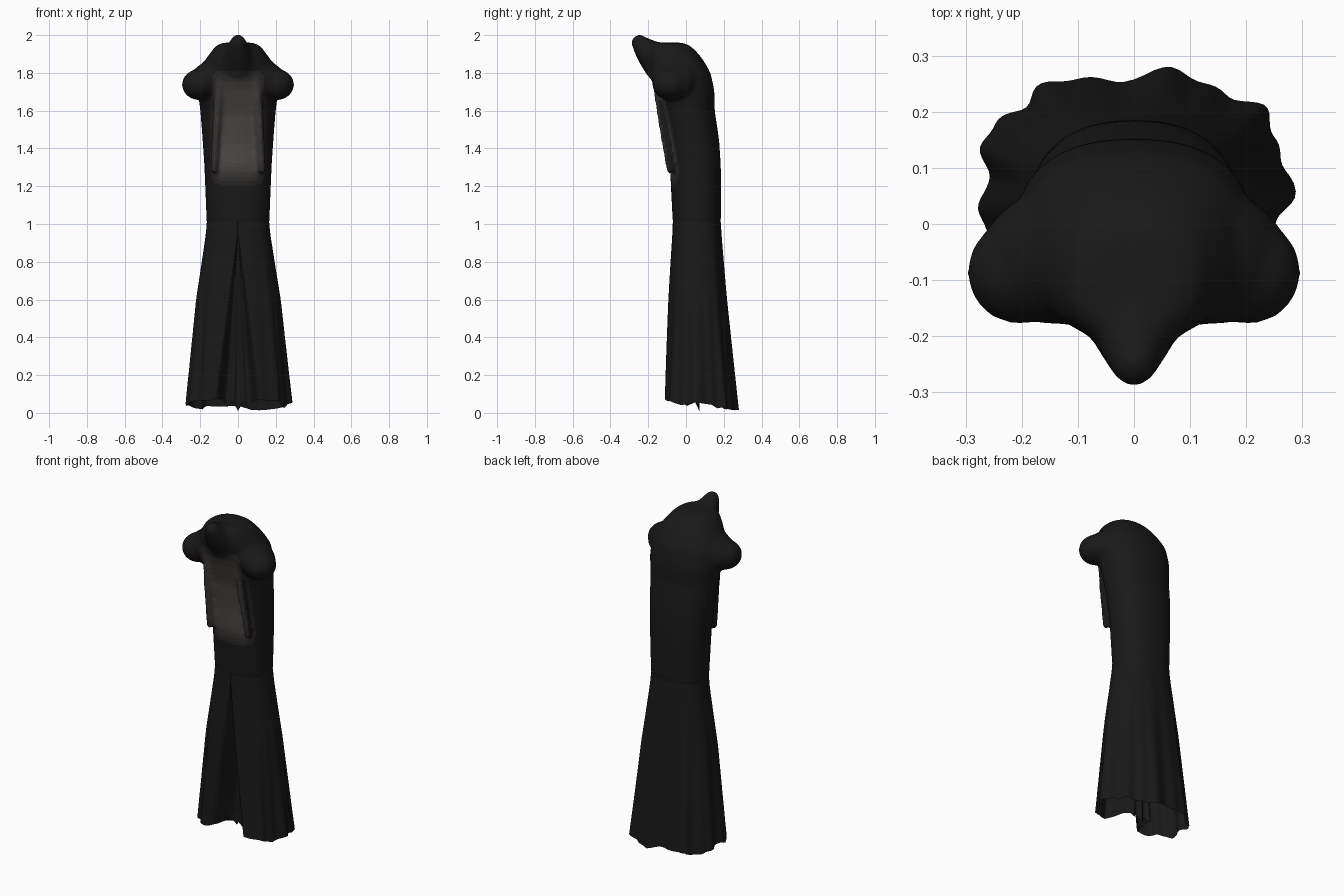
import bpy, bmesh, math, random
from mathutils import Vector, Matrix

if "Cube" in bpy.data.objects:
    bpy.data.objects.remove(bpy.data.objects["Cube"])

random.seed(4)
# Profile: height, half width, front y, back y
PROFILE = [(0.0, .278, -.128, .27), (0.6, .222, -.095, .215), (0.95, .17, -.072, .188),
           (1.0, .166, -.07, .185), (1.3, .178, -.085, .185), (1.45, .188, -.105, .175),
           (1.6, .2, -.13, .152), (1.7, .212, -.16, .152), (1.8, .207, -.195, .13),
           (1.86, .18, -.21, .098), (1.91, .145, -.215, .06), (1.945, .115, -.21, .02),
           (1.96, .08, -.19, -.02)]


def material(name, c):
    m = bpy.data.materials.new(name)
    m.diffuse_color = (*c, 1)
    m.use_nodes = True
    m.node_tree.nodes["Principled BSDF"].inputs["Base Color"].default_value = m.diffuse_color
    return m


def section(z):
    for a, b in zip(PROFILE, PROFILE[1:]):
        if z <= b[0]:
            f = (z - a[0]) / (b[0] - a[0])
            return [a[i] + (b[i] - a[i]) * f for i in range(1, 4)]
    return PROFILE[-1][1:]


def ring_point(z, t, n=2.3):
    """Point on the rounded cross-section; t = 0 is the front."""
    w, yf, yb = section(z)
    s, c = math.sin(t), math.cos(t)
    x = w * math.copysign(abs(s) ** (2 / n), s)
    y = (yf + yb) / 2 - (yb - yf) / 2 * math.copysign(abs(c) ** (2 / n), c)
    return Vector((x, y, z))


def finish(name, bm, mats):
    bmesh.ops.recalc_face_normals(bm, faces=bm.faces)
    me = bpy.data.meshes.new(name)
    bm.to_mesh(me)
    bm.free()
    for m in mats:
        me.materials.append(m)
    ob = bpy.data.objects.new(name, me)
    bpy.context.collection.objects.link(ob)
    for p in me.polygons:
        p.use_smooth = True
    return ob


def bridge(bm, rings):
    for a, b in zip(rings, rings[1:]):
        for i in range(len(a)):
            j = (i + 1) % len(a)
            bm.faces.new((a[i], a[j], b[j], b[i]))


black = material("black_cloth", (.0095, .0095, .0095))
shades = [black] + [material("grey_cloth_%d" % i, (.0095 + .0105 * i, .0095 + .0097 * i, .0095 + .0083 * i))
                    for i in range(1, 8)]

# Skirt: pleated sheet with a front slit, recessed inner panel and ragged hem
bm = bmesh.new()
COLS, ROWS, INNER = 120, 26, 16
hem = [.022 + random.uniform(-.012, .018) for _ in range(COLS // 4 + 2)]
rings = []
for r in range(ROWS + 1):
    v = r / ROWS
    ring = []
    slit = .115 * max(0, 1 - v * 1.04 / .95)
    for i in range(COLS + 1):
        k = i / COLS
        h = hem[i // 4] + (hem[i // 4 + 1] - hem[i // 4]) * (i % 4) / 4
        h += .055 * (1 - math.sin(math.pi * k)) ** 1.2
        z = h + (1.04 - h) * v
        gap = math.asin(min(1, (slit / section(z)[0]) ** 1.15))
        t = gap + (2 * math.pi - 2 * gap) * k
        p = ring_point(z, t)
        fall = (1 - v) ** 1.5
        fold = (.010 * math.sin(9 * t + .4) + .006 * math.sin(17 * t + 1)) * fall
        centre = Vector((0, .06, z))
        p += (p - centre).normalized() * fold * min(1, 8 * min(k, 1 - k) + .1)
        if r == ROWS:
            p = centre + (p - centre) * .95
        ring.append(p)
    # Recessed panel closing the slit behind its edges
    a, b = ring[-1], ring[0]
    depth = .17 * min(1, slit * 12)
    for i in range(1, INNER):
        f = i / INNER
        q = a.lerp(b, f)
        q.y += depth * min(1, 6 * f, 6 * (1 - f)) + .012 * math.cos(8 * math.pi * f) * min(1, slit * 9)
        q.z -= (.04 + .025 * math.cos(8 * math.pi * f)) * math.sin(math.pi * f) * (1 - v)
        ring.append(q)
    rings.append([bm.verts.new(p) for p in ring])
bridge(bm, rings)
finish("skirt", bm, [black])

# Upper robe: loft, shoulders, crest and hanging strips fused into one skin
bm = bmesh.new()
zs = [1.0 + .04 * i for i in range(24)] + [1.945, 1.96]
rings = [[bm.verts.new(ring_point(z, 2 * math.pi * i / 48)) for i in range(48)] for z in zs]
bridge(bm, rings)
bm.faces.new(rings[0])
bm.faces.new(rings[-1])


def blob(loc, scale, tilt=0, seg=24):
    m = Matrix.Translation(loc) @ Matrix.Rotation(tilt, 4, 'Y') @ Matrix.Diagonal((*scale, 1))
    bmesh.ops.create_uvsphere(bm, u_segments=seg, v_segments=16, radius=1, matrix=m)


def tube(points):
    """Chain of overlapping balls: x, y, z, radius."""
    for a, b in zip(points, points[1:]):
        for i in range(13):
            q = [a[j] + (b[j] - a[j]) * i / 12 for j in range(4)]
            blob(q[:3], (q[3],) * 3, seg=12)


for s in (-1, 1):
    blob((s * .205, -.085, 1.738), (.093, .094, .083))
    blob((s * .14, -.06, 1.775), (.15, .12, .092), s * .6)
    tube([(s * .1, -.165, 1.79, .022), (s * .115, -.128, 1.55, .024), (s * .13, -.085, 1.285, .021)])
tube([(0, -.13, 1.85, .1), (0, -.195, 1.905, .072), (0, -.235, 1.945, .05), (0, -.247, 1.96, .044)])
robe = finish("upper_robe", bm, shades)
mod = robe.modifiers.new("fuse", 'REMESH')
mod.mode = 'VOXEL'
mod.voxel_size = .011
mod.use_smooth_shade = True
mod = robe.modifiers.new("soften", 'SMOOTH')
mod.factor = .5
mod.iterations = 14

# Bake the skin, then fade the grey front panel into the black
deps = bpy.context.evaluated_depsgraph_get()
skin = bpy.data.meshes.new_from_object(robe.evaluated_get(deps))
robe.modifiers.clear()
robe.data = skin
skin.materials.clear()
for m in shades:
    skin.materials.append(m)
for p in skin.polygons:
    x, y, z = p.center
    p.use_smooth = True
    g = 0
    if p.normal.y < -.3:
        g = min(1, max(0, (.15 - abs(x)) / .06)) * min(1, max(0, (z - 1.2) / .13))
        g *= min(1, max(0, (1.82 - z) / .08)) * (1 - .45 * max(0, (z - 1.35) / .45))
    p.material_index = round(7 * g)
